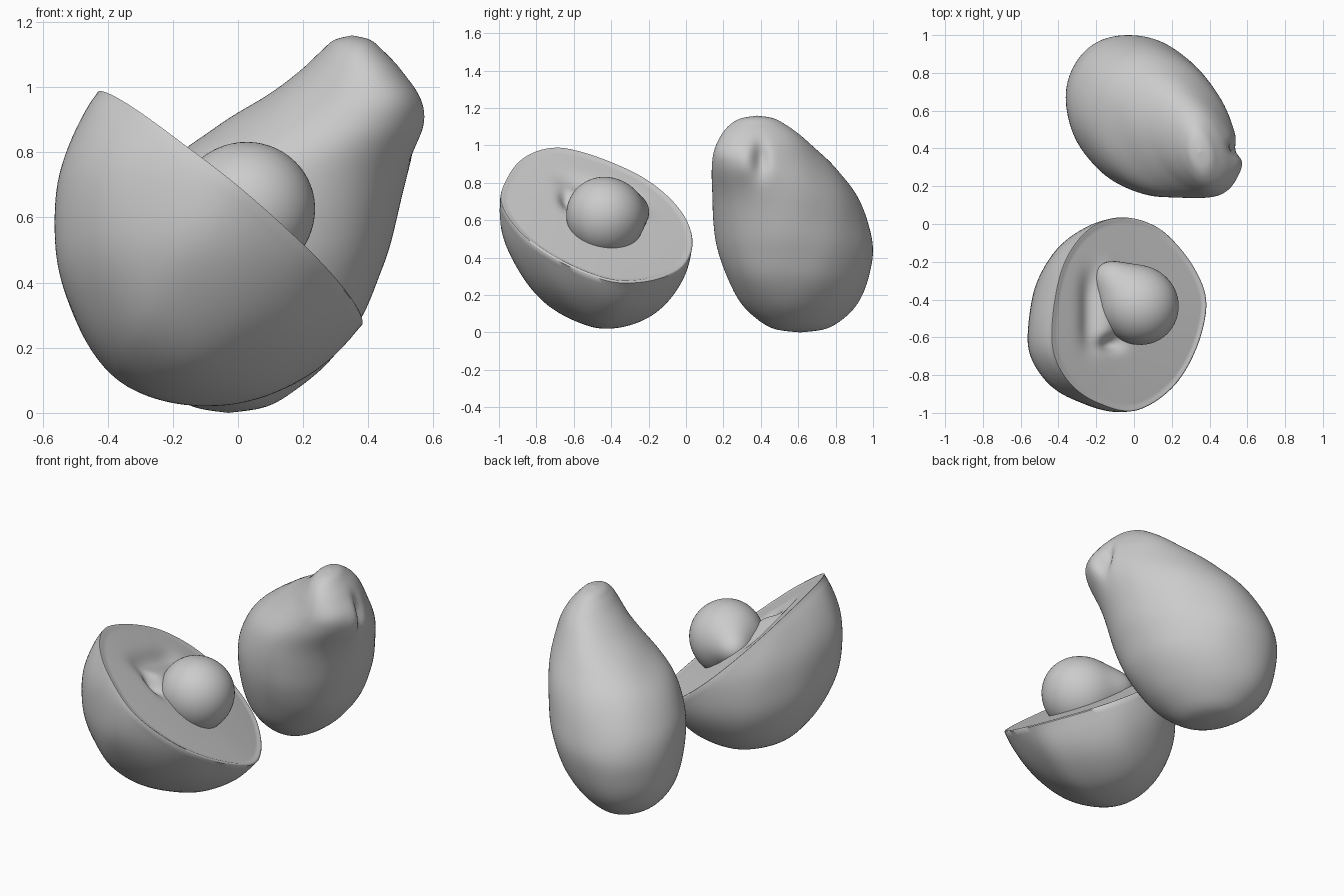
import bpy, bmesh
from math import sin, cos, pi, exp, radians
from mathutils import Vector

if "Cube" in bpy.data.objects:
    bpy.data.objects.remove(bpy.data.objects["Cube"])

SEG = 112


def spline(pts, steps, closed=False):
    """Catmull-Rom interpolation through tuples of any length."""
    n, out = len(pts), []
    get = (lambda i: pts[i % n]) if closed else (lambda i: pts[max(0, min(n - 1, i))])
    for i in range(n if closed else n - 1):
        for k in range(steps):
            t = k / steps
            w = (-t + 2*t*t - t**3, 2 - 5*t*t + 3*t**3, t + 4*t*t - 3*t**3, t**3 - t*t)
            q = [get(i + j - 1) for j in range(4)]
            out.append(tuple(0.5 * sum(w[j] * q[j][c] for j in range(4))
                             for c in range(len(pts[0]))))
    if not closed:
        out.append(tuple(pts[-1]))
    return out


def loft(name, start, rings, end, deform):
    """Closed skin over rings, with a pole at both ends."""
    bm = bmesh.new()
    a, b = bm.verts.new(start), bm.verts.new(end)
    rows = [[bm.verts.new(p) for p in r] for r in rings]
    n = len(rows[0])
    for i in range(n):
        j = (i + 1) % n
        bm.faces.new((a, rows[0][j], rows[0][i]))
        bm.faces.new((b, rows[-1][i], rows[-1][j]))
        for r, s in zip(rows, rows[1:]):
            bm.faces.new((r[i], r[j], s[j], s[i]))
    return finish(name, bm, deform)


def finish(name, bm, deform):
    for v in bm.verts:
        v.co = deform(v.co.copy())
    bmesh.ops.recalc_face_normals(bm, faces=bm.faces)
    me = bpy.data.meshes.new(name)
    bm.to_mesh(me)
    bm.free()
    ob = bpy.data.objects.new(name, me)
    bpy.context.collection.objects.link(ob)
    bpy.ops.object.select_all(action='DESELECT')
    ob.select_set(True)
    bpy.context.view_layer.objects.active = ob
    bpy.ops.object.shade_smooth_by_angle(angle=radians(50))
    return ob


def gauss(p, c, s):
    return exp(-sum(((p[i] - c[i]) / s[i]) ** 2 for i in range(3)))


def ripple(p):
    return 0.002 * (sin(17*p.x + 5*p.z) * sin(15*p.y + 3) + sin(23*p.z + 4*p.y) * 0.6)


# Whole fruit: horizontal slices (z, x min, x max, y min, y max)
slices = [(0, -.03, -.03, .61, .61), (.02, -.14, .09, .47, .75), (.08, -.24, .19, .37, .85),
          (.17, -.31, .29, .285, .925), (.3, -.35, .385, .22, .98), (.45, -.36, .445, .167, 1.0),
          (.6, -.33, .487, .148, .97), (.75, -.235, .525, .138, .9), (.88, -.065, .556, .14, .8),
          (.97, .08, .55, .15, .705), (1.05, .19, .5, .185, .615), (1.11, .255, .445, .235, .53),
          (1.145, .295, .405, .295, .465), (1.16, .35, .35, .38, .38)]
rings = []
for z, x0, x1, y0, y1 in spline(slices, 7)[1:-1]:
    # slices stretch toward the back left, more so in the neck
    skew = 0.18 + 0.22 * exp(-((z - .95) / .15) ** 2)
    rings.append([Vector(((x0 + x1) / 2 + (x1 - x0) / 2 * cos(a + skew / 2),
                          (y0 + y1) / 2 + (y1 - y0) / 2 * sin(a - skew / 2), z))
                  for a in (2 * pi * i / SEG for i in range(SEG))])


def fruit_deform(p):
    d = (p - Vector((.1, .52, .55))).normalized()
    p2 = p + d * ripple(p) * min(1, p.z * 8)
    # stem scar: narrow slit with a slightly raised lip in front of it
    p2.x -= 0.045 * gauss(p, (.55, .40, .93), (.08, .04, .09))
    p2.x += 0.015 * gauss(p, (.54, .32, .90), (.08, .06, .09))
    return p2


loft("whole_fruit", (-.03, .61, 0), rings, (.35, .38, 1.16), fruit_deform)

# Cut half: rim outline as seen from above, laid on the tilted, slightly sagging cut
N = Vector((.79, .254, 1)).normalized()
BOWL = Vector((-.35, -.06, -.462))      # from the cut's middle to the deepest point


def on_cut(x, y):
    sag = .034 * max(0, 1 - ((x + .02) / .41) ** 2)
    return Vector((x, y, .473 - .79 * x - .254 * y - sag))


outline = [(-.07, .035), (.07, .008), (.19, -.07), (.32, -.235), (.383, -.42), (.33, -.66),
           (.2, -.87), (0, -.99), (-.2, -.945), (-.34, -.845), (-.425, -.69), (-.433, -.5),
           (-.39, -.26), (-.31, -.1), (-.2, .0)]
rim = [on_cut(x, y) for x, y in spline(outline, 8, closed=True)]
mid = on_cut(-.02, -.48)
half_rings = []
for i in range(1, 33):                  # skin
    t = pi / 2 * i / 32
    half_rings.append([mid + (p - mid) * sin(t) + BOWL * cos(t) for p in rim])
for s in [.995, .98, .955] + [.92 * (1 - i / 26) for i in range(26)]:   # cut face
    ring = []
    for p in rim:
        q = mid + (p - mid) * s
        q = on_cut(q.x, q.y)
        q.z += .025 * (1 - s * s) + (.007 if s > .97 else 0)
        ring.append(q)
    half_rings.append(ring)


def half_deform(p):
    h = p.z - on_cut(p.x, p.y).z
    if h < -.03:
        return p + (p - mid).normalized() * ripple(p)
    # shallow trough, notch and ridge beside the stone
    k = -.03 * exp(-((p.x + .23) / .05) ** 2 - ((p.y + .46) / .2) ** 4)
    k -= .05 * exp(-((p.x + .12) / .06) ** 2 - ((p.y + .63) / .04) ** 2)
    k += .02 * exp(-((p.x + .14) / .05) ** 2 - ((p.y + .42) / .2) ** 4)
    return p + N * k


loft("fruit_half", mid + BOWL, half_rings, mid + Vector((0, 0, .025)), half_deform)

# Stone: sphere with a shoulder running into the flesh
C = Vector((.025, -.43, .62))
shoulder = Vector((-.68, .68, .12)).normalized()
bm = bmesh.new()
bmesh.ops.create_uvsphere(bm, u_segments=64, v_segments=40, radius=.211)


def stone_deform(p):
    d = p.normalized()
    bump = .08 * exp(-(d - shoulder).length_squared / .18)
    return C + p + d * (bump + 2 * ripple(p * .6))


finish("stone", bm, stone_deform)
